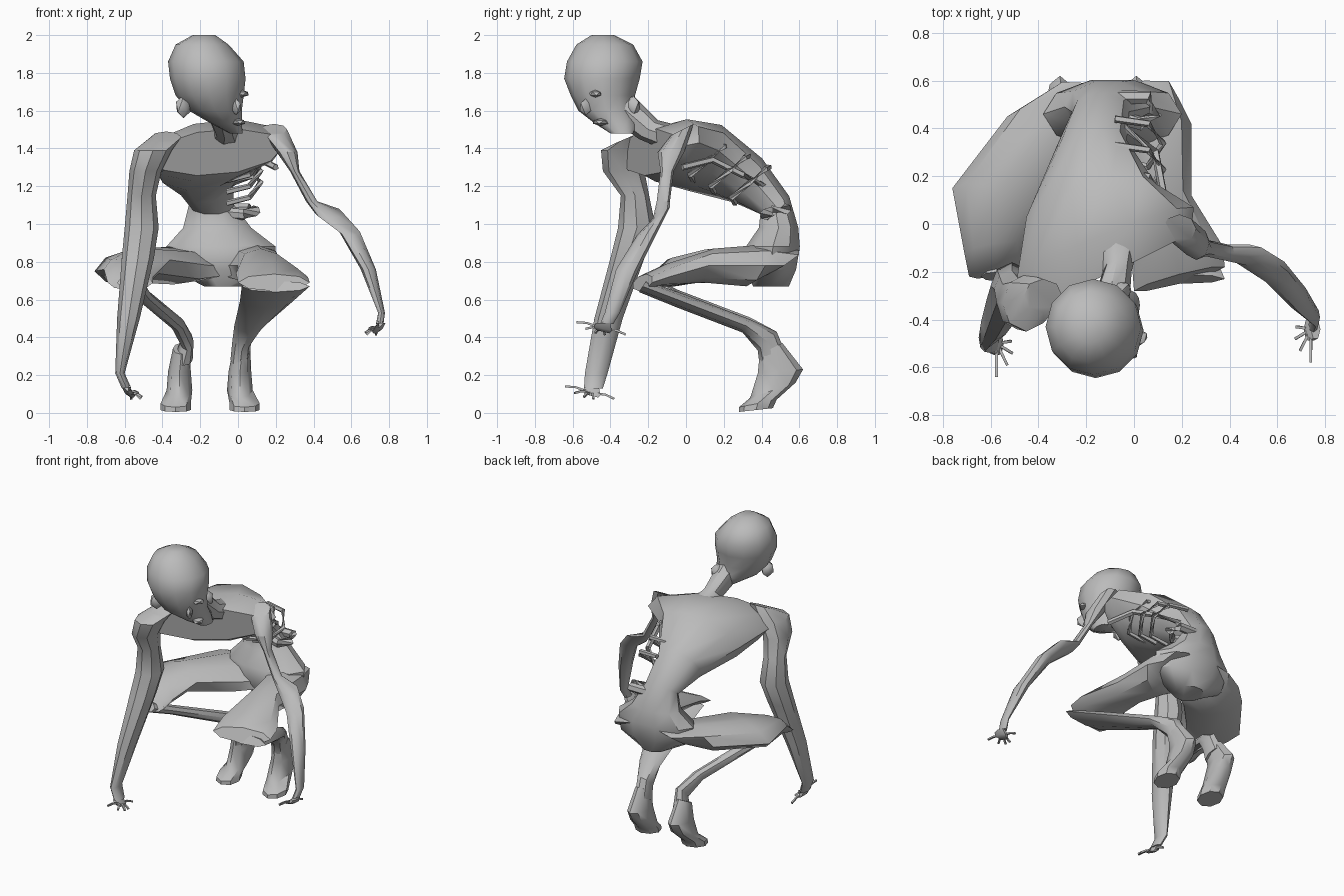
import bpy
import bmesh
import math
from mathutils import Vector

if "Cube" in bpy.data.objects:
    bpy.data.objects.remove(bpy.data.objects["Cube"], do_unlink=True)

grey = bpy.data.materials.new("plain grey")
grey.use_nodes = True
grey.diffuse_color = (0.5, 0.5, 0.5, 1)
grey.node_tree.nodes["Principled BSDF"].inputs["Base Color"].default_value = (0.5, 0.5, 0.5, 1)


def finish(name, bm, angle=40):
    """Turn a bmesh into a named, smoothly shaded object."""
    bmesh.ops.recalc_face_normals(bm, faces=bm.faces[:])
    mesh = bpy.data.meshes.new(name)
    bm.to_mesh(mesh)
    bm.free()
    mesh.materials.append(grey)
    obj = bpy.data.objects.new(name, mesh)
    bpy.context.collection.objects.link(obj)
    bpy.ops.object.select_all(action="DESELECT")
    obj.select_set(True)
    bpy.context.view_layer.objects.active = obj
    bpy.ops.object.shade_smooth_by_angle(angle=math.radians(angle))
    return obj


def loft(name, rings, sides=8):
    """Skin oval rings: centre x y z, half width, half depth in y and z, side skew in y and z."""
    bm = bmesh.new()
    loops = []
    for x, y, z, width, dy, dz, *skew in rings:
        sy, sz = skew or (0, 0)
        centre, side, depth = Vector((x, y, z)), Vector((width, sy, sz)), Vector((0, dy, dz))
        turns = [math.tau * i / sides for i in range(sides)]
        loops.append([bm.verts.new(centre + side * math.cos(t) + depth * math.sin(t)) for t in turns])
    for low, high in zip(loops, loops[1:]):
        for i in range(sides):
            j = (i + 1) % sides
            bm.faces.new((low[i], low[j], high[j], high[i]))
    bm.faces.new(loops[0])
    bm.faces.new(loops[-1])
    return finish(name, bm)


def tube(name, points, radius, sides=5):
    """Sweep a thin round bar along a few points."""
    bm = bmesh.new()
    points = [Vector(p) for p in points]
    loops = []
    for k, p in enumerate(points):
        along = (points[min(k + 1, len(points) - 1)] - points[max(k - 1, 0)]).normalized()
        a = along.orthogonal().normalized()
        b = along.cross(a)
        turns = [math.tau * i / sides for i in range(sides)]
        loops.append([bm.verts.new(p + (a * math.cos(t) + b * math.sin(t)) * radius) for t in turns])
    for low, high in zip(loops, loops[1:]):
        for i in range(sides):
            j = (i + 1) % sides
            bm.faces.new((low[i], low[j], high[j], high[i]))
    bm.faces.new(loops[0])
    bm.faces.new(loops[-1])
    return finish(name, bm)


def blob(name, centre, size, turn=0):
    """Low-poly ellipsoid for small features."""
    bm = bmesh.new()
    bmesh.ops.create_icosphere(bm, subdivisions=1, radius=1)
    bmesh.ops.scale(bm, vec=size, verts=bm.verts[:])
    obj = finish(name, bm)
    obj.location = centre
    obj.rotation_euler.z = turn


# Bent torso, from seat over the hunched back to the chest
loft("torso", [
    (-.08, .45, .67, .1, .1, 0),
    (-.08, .45, .76, .27, .14, 0),
    (-.09, .46, .88, .29, .15, 0),
    (-.11, .49, .98, .18, .11, 0),
    (-.14, .47, 1.1, .12, .08, .05),
    (-.18, .33, 1.23, .15, .07, .12, .02, .01),
    (-.18, .1, 1.35, .27, .07, .17, .07, .04),
    (-.12, -.08, 1.39, .37, .04, .16, .15, .04),
    (-.11, -.19, 1.38, .35, -.02, .12, .16, .03),
], 10)

# Neck and head, turned towards its left and bowed
loft("neck", [
    (-.08, -.08, 1.46, .1, .05, .06),
    (-.07, -.2, 1.5, .06, .05, .05),
    (-.1, -.34, 1.62, .08, .06, .06),
], 8)
loft("head", [
    (-.01, -.34, 1.48, .035, .06, 0),
    (-.06, -.37, 1.53, .08, .11, 0),
    (-.12, -.42, 1.6, .14, .15, 0),
    (-.15, -.44, 1.68, .18, .17, 0),
    (-.16, -.445, 1.77, .2, .2, 0),
    (-.17, -.43, 1.86, .2, .2, 0),
    (-.19, -.43, 1.95, .14, .15, 0),
    (-.18, -.44, 2.0, .06, .06, 0),
], 12)
blob("nose", (-.01, -.53, 1.62), (.022, .04, .045), .5)
blob("mouth", (0, -.45, 1.54), (.04, .05, .02), .5)
for name, x, y in (("left_brow", .02, -.48), ("right_brow", -.08, -.56)):
    blob(name, (x, y, 1.69), (.045, .03, .02), .6)
for name, x, y in (("left_ear", -.05, -.28), ("right_ear", -.29, -.5)):
    blob(name, (x, y, 1.62), (.045, .04, .06), .8)

# Shoulders and arms
loft("right_arm", [
    (-.38, -.3, 1.46, .08, .07, .03),
    (-.45, -.33, 1.39, .1, .12, 0),
    (-.49, -.33, 1.28, .085, .11, 0),
    (-.51, -.27, 1.15, .075, .075, 0),
    (-.51, -.26, .98, .09, .1, 0),
    (-.53, -.31, .82, .085, .09, 0),
    (-.58, -.41, .5, .06, .075, 0),
    (-.625, -.475, .21, .025, .06, 0),
    (-.59, -.49, .13, .025, .05, 0),
])
loft("left_arm", [
    (.19, -.02, 1.5, .07, .06, .03),
    (.26, -.08, 1.38, .055, .07, 0),
    (.3, -.1, 1.28, .025, .035, 0),
    (.39, -.12, 1.12, .03, .035, 0),
    (.48, -.13, 1.06, .075, .045, .03),
    (.59, -.2, .96, .055, .06, .02),
    (.69, -.31, .76, .04, .06, 0),
    (.76, -.39, .53, .018, .04, 0),
    (.75, -.42, .47, .02, .035, 0),
])

# Thin flat hands with spread fingers; the left hand mirrors the right
reach = [(0, -.14, .035), (.045, -.09, 0), (.065, -.04, -.02), (.06, .01, -.03), (.01, .12, -.03)]
for name, palm, flip in (("right", (-.575, -.5, .105), 1), ("left", (.74, -.44, .445), -1)):
    palm = Vector(palm)
    loft(name + "_palm", [
        (palm.x - .02 * flip, palm.y, palm.z + .03, .02, .045, 0),
        (palm.x, palm.y, palm.z, .025, .055, -.012),
        (palm.x + .015 * flip, palm.y, palm.z - .015, .015, .04, -.01),
    ], 6)
    for i, (x, y, z) in enumerate(reach):
        tip = palm + Vector((x * flip, y, z))
        bend = palm.lerp(tip, .6) + Vector((0, 0, .01))
        tube(f"{name}_finger_{i}", [palm, bend, tip], .008, 4)

# Loose ragged trouser legs
loft("right_thigh", [
    (-.2, .46, .78, .14, .13, .08, -.06, 0),
    (-.34, .37, .78, .19, .08, .1, -.08, 0),
    (-.56, .1, .78, .2, .05, .09, -.05, .03),
    (-.58, -.1, .74, .13, .02, .08, .02, -.02),
    (-.57, -.2, .69, .12, .02, .04, .02, 0),
])
loft("left_thigh", [
    (.04, .47, .78, .15, .13, .08, .05, 0),
    (.1, .36, .78, .14, .04, .11, .06, 0),
    (.12, .12, .78, .12, .03, .09, 0, 0),
    (.18, -.12, .73, .19, .02, .06, .03, -.01),
    (.19, -.23, .69, .19, .02, .045, .05, 0),
])

# Shins running back to feet that rest on the toes
loft("right_shin", [
    (-.57, -.22, .69, .07, .02, .035),
    (-.5, -.05, .62, .045, .01, .03),
    (-.32, .32, .47, .04, .02, .035),
    (-.27, .43, .38, .035, .05, .05),
    (-.29, .46, .28, .05, .07, .03),
])
loft("left_shin", [
    (.2, -.23, .67, .18, .02, .03),
    (.15, -.02, .59, .14, .02, .035),
    (.06, .32, .46, .08, .02, .035),
    (.02, .43, .38, .05, .05, .05),
    (.01, .46, .28, .05, .07, .03),
])
for name, x, out in (("right_foot", -.31, -.02), ("left_foot", .01, .025)):
    loft(name, [
        (x + .01, .45, .34, .045, .06, .03),
        (x, .5, .22, .06, .12, .01),
        (x, .46, .12, .068, .12, .04),
        (x + out, .38, .05, .08, .1, .02),
        (x + out, .37, .015, .08, .09, .01),
    ])

# Bare ribs and loose innards on the open left flank
for i in range(3):
    y = .12 + .11 * i
    z = 1.36 - .06 * i
    tube(f"rib_{i}", [(-.08, y + .1, z + .06), (.06, y + .08, z + .05), (.12, y, z - .02),
                      (.06, y - .1, z - .1), (-.06, y - .08, z - .13)], .016)
tube("rib_bar", [(.2, -.02, 1.3), (.12, .14, 1.34), (.09, .3, 1.26), (-.06, .42, 1.2)], .018)
tube("loose_gut", [(-.1, .46, 1.06), (.03, .42, 1.05), (.09, .46, 1.07), (.06, .53, 1.08), (-.08, .53, 1.08)], .03, 6)
